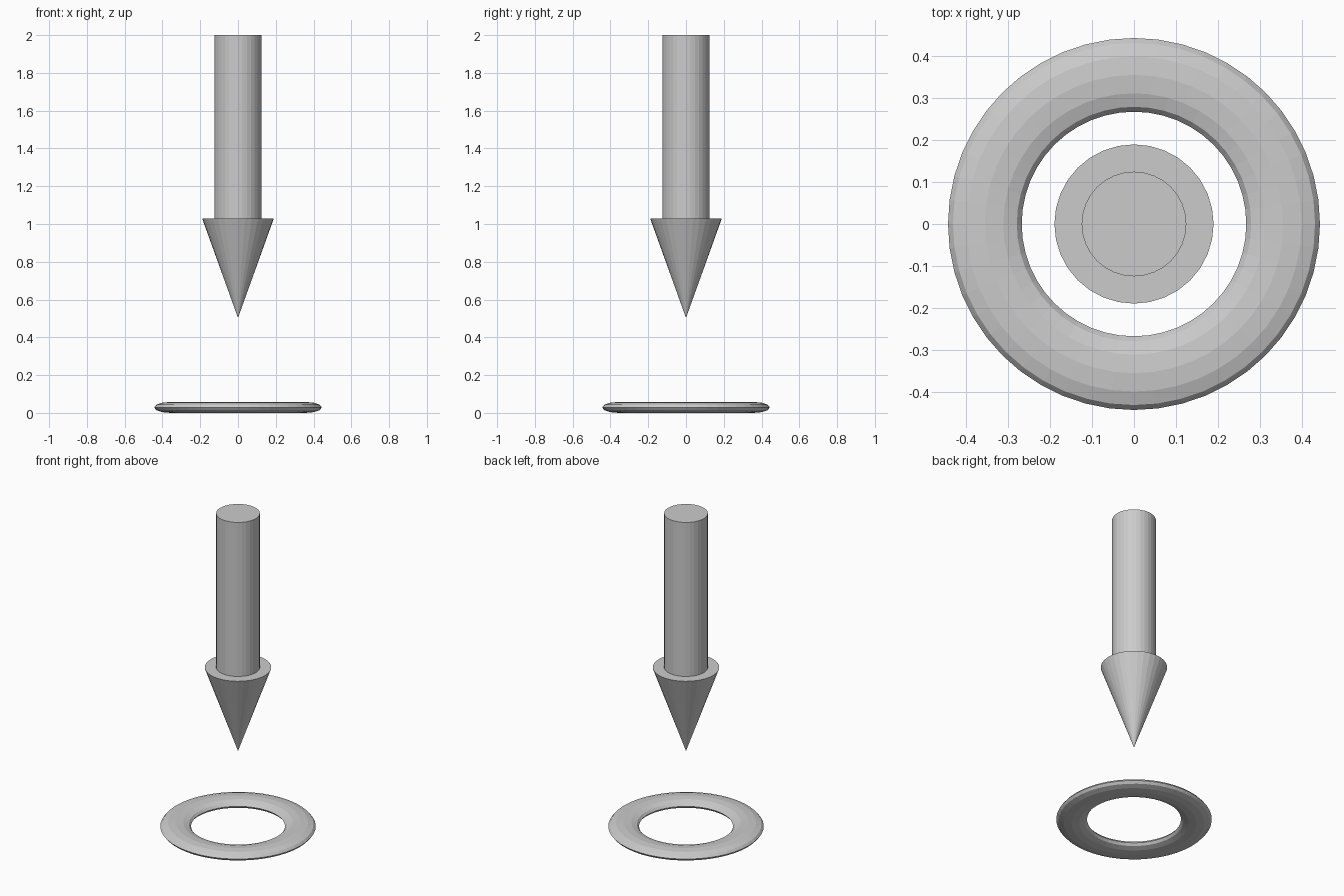
import bpy
import bmesh
from math import cos, sin, tau

if "Cube" in bpy.data.objects:
    bpy.data.objects.remove(bpy.data.objects["Cube"])


def add_object(name, bm):
    bmesh.ops.recalc_face_normals(bm, faces=bm.faces)
    mesh = bpy.data.meshes.new(name)
    bm.to_mesh(mesh)
    bm.free()
    obj = bpy.data.objects.new(name, mesh)
    bpy.context.collection.objects.link(obj)
    return obj


def lathe(name, profile, sides, closed=False):
    """Revolve (radius, z) points about z; zero radius becomes a single pole."""
    bm = bmesh.new()
    rings = []
    for r, z in profile:
        n = sides if r > 0 else 1
        rings.append([bm.verts.new((r * cos(tau * i / sides), r * sin(tau * i / sides), z))
                      for i in range(n)])
    pairs = list(zip(rings, rings[1:]))
    if closed:
        pairs.append((rings[-1], rings[0]))
    for a, b in pairs:
        for i in range(sides):
            j = i + 1
            corners = [a[i % len(a)], a[j % len(a)], b[j % len(b)], b[i % len(b)]]
            bm.faces.new(list(dict.fromkeys(corners)))
    return add_object(name, bm)


# Downward arrow: pointed head, flat shoulder, round shaft, flat top
lathe("arrow", [(0, 0.503), (0.19, 1.03), (0.125, 1.03), (0.125, 2.0), (0, 2.0)], 32)

# Flattened ring on the ground, twelve-sided oval section
section = [(0.356 + 0.088 * cos(tau * k / 12), 0.029 + 0.029 * sin(tau * k / 12))
           for k in range(12)]
lathe("ground_ring", section, 48, closed=True)
